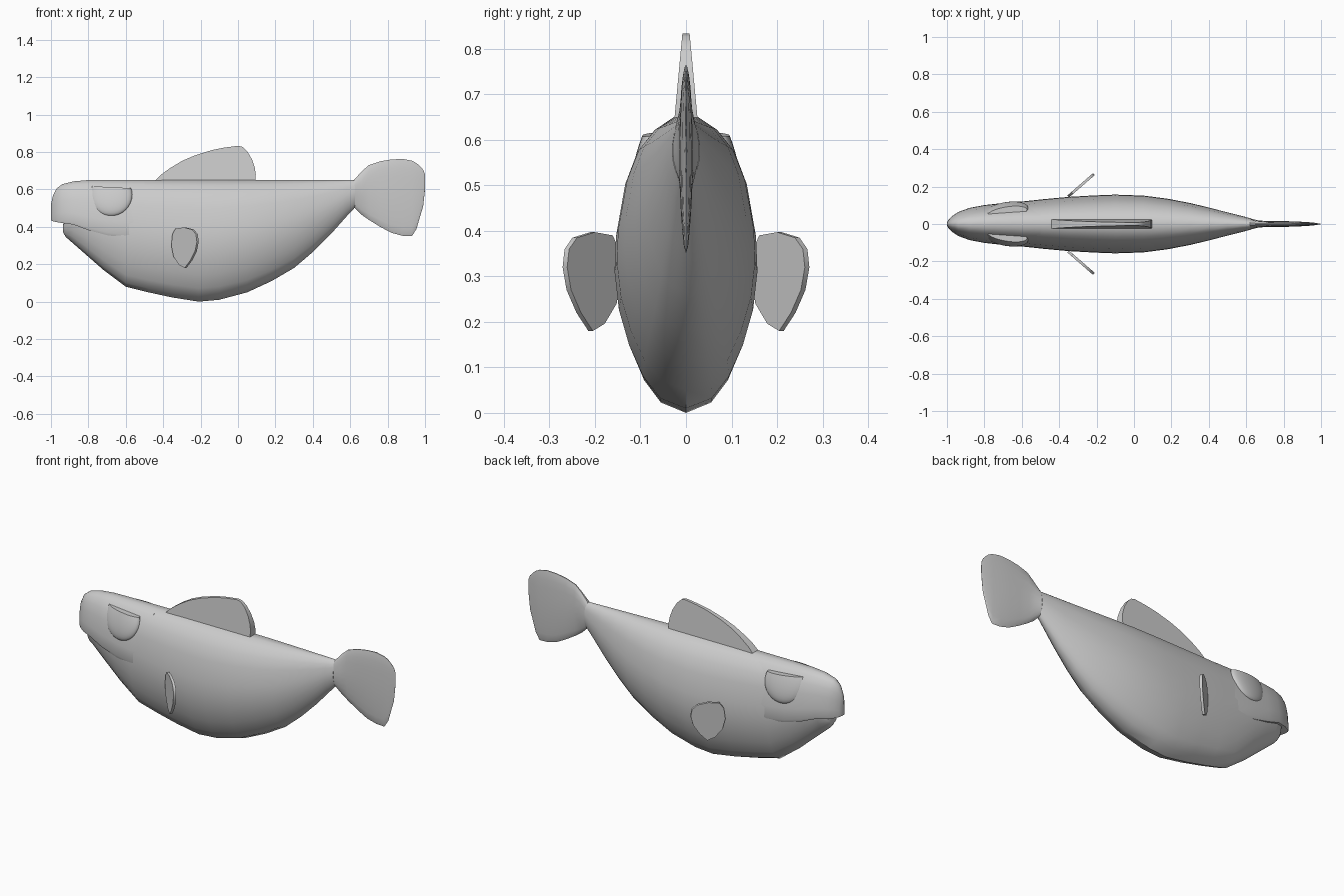
import bpy, bmesh
from math import radians
from mathutils import Vector

if "Cube" in bpy.data.objects:
    bpy.data.objects.remove(bpy.data.objects["Cube"])


def finish(bm, name, angle=40):
    bmesh.ops.recalc_face_normals(bm, faces=bm.faces)
    mesh = bpy.data.meshes.new(name)
    bm.to_mesh(mesh)
    bm.free()
    ob = bpy.data.objects.new(name, mesh)
    bpy.context.collection.objects.link(ob)
    bpy.ops.object.select_all(action='DESELECT')
    ob.select_set(True)
    bpy.context.view_layer.objects.active = ob
    bpy.ops.object.shade_smooth_by_angle(angle=radians(angle))
    return ob


def loft(name, sections, profile):
    """Sections are (x, top, bottom, half width); profile is (y, z) factors."""
    bm = bmesh.new()
    outline = profile + [(-y, z) for y, z in reversed(profile) if y > 0]
    rings = [[bm.verts.new((x, y * hw, bot + z * (top - bot))) for y, z in outline]
             for x, top, bot, hw in sections]
    n = len(outline)
    for a, b in zip(rings, rings[1:]):
        for i in range(n):
            j = (i + 1) % n
            bm.faces.new((a[i], a[j], b[j], b[i]))
    bm.faces.new(rings[0])
    bm.faces.new(rings[-1])
    return finish(bm, name)


def fin(name, outline, place):
    """Two skins of one outline; place(u, v, side) gives each position."""
    bm = bmesh.new()
    a, b = [[bm.verts.new(place(u, v, s)) for u, v in outline] for s in (-1, 1)]
    bm.faces.new(a)
    bm.faces.new(b)
    for i in range(len(a)):
        j = (i + 1) % len(a)
        bm.faces.new((a[i], a[j], b[j], b[i]))
    return finish(bm, name)


# Body, with the lower jaw at the front
oval = [(.17, 1), (.44, .955), (.68, .88), (.85, .77), (.98, .59), (1, .47),
        (.94, .34), (.8, .22), (.6, .11), (.36, .035), (0, 0)]
loft("body", [
    (-.935, .41, .37, .03), (-.92, .50, .345, .055), (-.88, .63, .31, .075),
    (-.80, .645, .24, .092), (-.72, .648, .17, .105), (-.60, .65, .08, .12),
    (-.48, .65, .05, .133), (-.35, .65, .022, .145), (-.21, .65, 0, .153),
    (-.10, .65, .01, .157), (.05, .65, .05, .152), (.18, .65, .11, .135),
    (.30, .65, .18, .112), (.40, .65, .265, .088), (.50, .65, .365, .062),
    (.58, .65, .455, .042), (.625, .65, .503, .03)], oval)

# Upper head, overhanging the mouth
cap = [(.17, 1), (.44, .925), (.68, .78), (.85, .58), (.98, .27), (1, .05), (.95, 0), (0, 0)]
loft("upper_head", [
    (-1.0, .52, .435, .008), (-.99, .565, .43, .026), (-.97, .605, .425, .044),
    (-.94, .628, .42, .064), (-.88, .643, .412, .086), (-.80, .65, .382, .101),
    (-.70, .651, .355, .112), (-.60, .651, .342, .121), (-.50, .65, .345, .124)], cap)

# Tail
loft("tail", [
    (.62, .65, .505, .03), (.66, .695, .465, .02), (.70, .73, .437, .016),
    (.76, .75, .40, .015), (.82, .76, .368, .015), (.88, .763, .352, .013),
    (.93, .753, .35, .010), (.955, .74, .39, .008), (.975, .722, .46, .005),
    (.99, .705, .51, .003), (1.0, .68, .60, .001)], oval)

# Dorsal fin, thinner towards its top
fin("dorsal_fin", [
    (-.45, .64), (-.41, .68), (-.36, .716), (-.30, .752), (-.23, .782), (-.14, .81),
    (-.07, .824), (0, .833), (.025, .827), (.05, .803), (.075, .76), (.09, .715),
    (.095, .68), (.093, .64)],
    lambda x, z, s: (x, s * (.026 - .018 * (z - .64) / .193), z))

# Pectoral fins, swept back from the flanks
pectoral = [(-.352, .30), (-.346, .36), (-.33, .39), (-.285, .397), (-.24, .385),
            (-.22, .36), (-.215, .32), (-.225, .27), (-.25, .22), (-.28, .18),
            (-.31, .196), (-.34, .24)]
for label, m in (("left", -1), ("right", 1)):
    fin("pectoral_fin_" + label, pectoral,
        lambda x, z, s: (x + .005 * s, m * (.153 + (x + .345) * .87 - .005 * s), z))

# Half-closed eyes, each cut flat under the brow
for label, m in (("left", -1), ("right", 1)):
    bm = bmesh.new()
    bmesh.ops.create_uvsphere(bm, u_segments=28, v_segments=16, radius=1)
    for v in bm.verts:
        x, y, z = v.co
        v.co = (-.68 + .115 * x,
                m * (.072 + .034 * y + .13 * x * .115 - .28 * z * .11), .57 + .112 * z)
    cut = bmesh.ops.bisect_plane(bm, geom=bm.verts[:] + bm.edges[:] + bm.faces[:],
                                 plane_co=Vector((-.68, 0, .612)),
                                 plane_no=Vector((.05, 0, 1)), clear_outer=True)
    bmesh.ops.contextual_create(
        bm, geom=[e for e in cut['geom_cut'] if isinstance(e, bmesh.types.BMEdge)])
    finish(bm, "eye_" + label)
